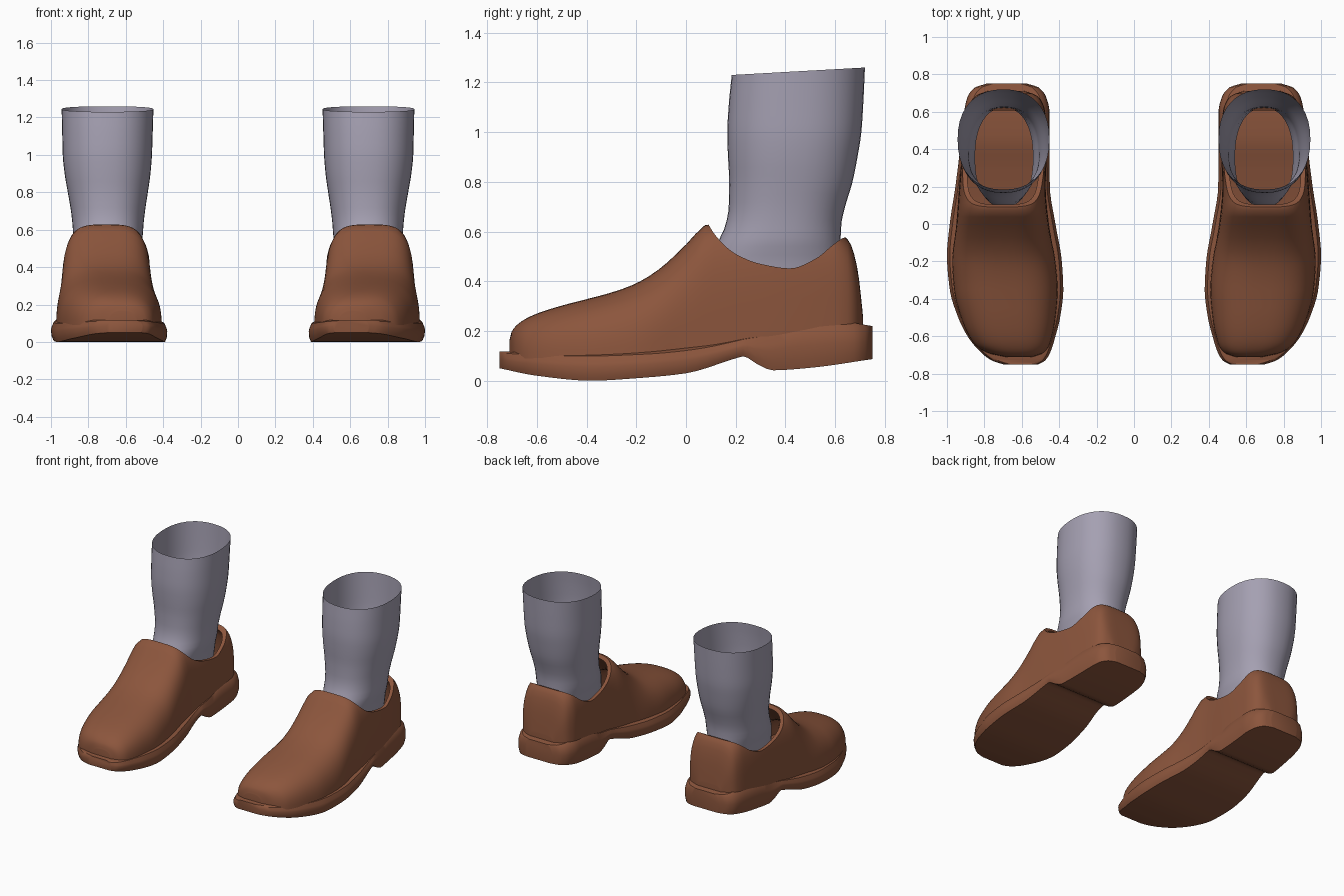
import bpy, bmesh, math

if "Cube" in bpy.data.objects:
    bpy.data.objects.remove(bpy.data.objects["Cube"])


def material(name, rgb):
    m = bpy.data.materials.new(name)
    m.diffuse_color = (*rgb, 1)
    m.use_nodes = True
    m.node_tree.nodes["Principled BSDF"].inputs["Base Color"].default_value = m.diffuse_color
    return m


LEATHER = material("brown leather", (0.262, 0.092, 0.046))
SOCK = material("grey sock", (0.376, 0.352, 0.445))


def curve(*pts):
    """Smooth curve through (position, value) points, without overshoot."""
    n = len(pts)
    d = [(pts[i + 1][1] - pts[i][1]) / (pts[i + 1][0] - pts[i][0]) for i in range(n - 1)]
    m = [d[0]] + [2 * a * b / (a + b) if a * b > 0 else 0 for a, b in zip(d, d[1:])] + [d[-1]]

    def f(x):
        x = min(max(x, pts[0][0]), pts[-1][0])
        i = next(k for k in range(n - 1) if x <= pts[k + 1][0])
        h = pts[i + 1][0] - pts[i][0]
        t = (x - pts[i][0]) / h
        return ((2*t**3 - 3*t*t + 1) * pts[i][1] + (t**3 - 2*t*t + t) * h * m[i]
                + (3*t*t - 2*t**3) * pts[i + 1][1] + (t**3 - t*t) * h * m[i + 1])
    return f


def loft(name, rings, mat, caps=True):
    bm = bmesh.new()
    vs = [[bm.verts.new(p) for p in r] for r in rings]
    n = len(rings[0])
    for a, b in zip(vs, vs[1:]):
        for j in range(n):
            bm.faces.new((a[j], a[(j + 1) % n], b[(j + 1) % n], b[j]))
    if caps:
        bm.faces.new(vs[0])
        bm.faces.new(vs[-1])
    bmesh.ops.recalc_face_normals(bm, faces=bm.faces)
    me = bpy.data.meshes.new(name)
    bm.to_mesh(me)
    bm.free()
    ob = bpy.data.objects.new(name, me)
    bpy.context.collection.objects.link(ob)
    me.materials.append(mat)
    return ob


def finish(ob, cutters=(), angle=40):
    """Apply cuts, mirror to make the pair, then smooth."""
    bpy.ops.object.select_all(action='DESELECT')
    bpy.context.view_layer.objects.active = ob
    ob.select_set(True)
    for c in cutters:
        md = ob.modifiers.new("cut", 'BOOLEAN')
        md.operation, md.solver, md.object = 'DIFFERENCE', 'EXACT', c
        bpy.ops.object.modifier_apply(modifier=md.name)
    md = ob.modifiers.new("pair", 'MIRROR')
    md.use_mirror_merge = False
    bpy.ops.object.modifier_apply(modifier=md.name)
    bpy.ops.object.shade_smooth_by_angle(angle=math.radians(angle))
    for c in cutters:
        bpy.data.objects.remove(c)


def spread(a, b, n):
    """Stations from a to b, closer together near both ends."""
    return [(a + b) / 2 - (b - a) / 2 * math.cos(math.pi * i / n) for i in range(n + 1)]


def sp(v, e):
    return math.copysign(abs(v) ** e, v)


# Sole and heel block
sole_l = curve((-.75, .51), (-.73, .475), (-.68, .445), (-.6, .42), (-.5, .395), (-.35, .378), (-.2, .386),
               (0, .42), (.2, .45), (.4, .452), (.6, .452), (.68, .47), (.73, .51), (.75, .57))
sole_r = curve((-.75, .70), (-.73, .76), (-.68, .825), (-.6, .89), (-.5, .94), (-.35, .985), (-.17, 1.0),
               (0, .985), (.2, .955), (.4, .93), (.6, .908), (.68, .89), (.73, .85), (.75, .79))
sole_top = curve((-.75, .118), (-.6, .113), (-.4, .11), (-.15, .118), (.05, .138), (.3, .19),
                 (.46, .23), (.62, .238), (.75, .22))
sole_bot = curve((-.75, .05), (-.6, .02), (-.38, 0), (-.2, .01), (0, .03), (.2, .09), (.23, .098),
                 (.29, .065), (.35, .042), (.5, .052), (.75, .087))
rings = []
for y in sorted(spread(-.75, .75, 56) + [.23, .35]):
    l, r, t, b = sole_l(y), sole_r(y), sole_top(y), sole_bot(y)
    k = (t - b) * .2
    left = [(.012, b), (.003, b + k), (0, (t + b) / 2), (.003, t - 1.8 * k), (.015, t - .5 * k), (.035, t)]
    rings.append([(l + d, y, z) for d, z in left] + [(r - d, y, z) for d, z in reversed(left)])
finish(loft("sole", rings, LEATHER), angle=35)

# Leather upper, built as arches along the length of the shoe
up_l = curve((-.71, .54), (-.69, .485), (-.64, .45), (-.5, .42), (-.35, .408), (-.2, .42), (0, .455),
             (.2, .472), (.4, .468), (.6, .475), (.66, .495), (.69, .525), (.712, .59))
up_r = curve((-.71, .69), (-.69, .78), (-.64, .855), (-.5, .925), (-.35, .962), (-.2, .972), (0, .95),
             (.2, .935), (.4, .918), (.6, .89), (.66, .87), (.69, .84), (.712, .78))
up_top = curve((-.71, .165), (-.70, .20), (-.66, .24), (-.6, .27), (-.5, .302), (-.4, .328), (-.3, .355),
               (-.2, .392), (-.1, .455), (0, .548), (.09, .63), (.3, .64), (.6, .61), (.64, .578),
               (.66, .555), (.69, .45), (.705, .33), (.712, .26))
boxy = curve((-.71, 2.7), (-.2, 2.7), (.1, 3.8), (.71, 4))


def arches(y0, y1, n, inset, lift):
    out = []
    for y in spread(y0, y1, n):
        c, w = (up_l(y) + up_r(y)) / 2, (up_r(y) - up_l(y)) / 2 - inset
        b = sole_top(y) + lift
        h = min(up_top(y), up_top(y + inset)) - inset - b
        e = 2 / boxy(y)
        out.append([(c + w * sp(math.cos(a), e), y, b + h * sp(max(math.sin(a), 0), e))
                    for a in (math.pi * j / 32 for j in range(33))])
    return out


upper = loft("upper", arches(-.71, .712, 60, 0, -.03), LEATHER)
inside = loft("inside_cutter", arches(-.45, .675, 40, .026, .02), LEATHER)
rim = curve((.088, .632), (.12, .582), (.2, .51), (.3, .47), (.42, .452), (.52, .49), (.6, .553),
            (.64, .577), (.67, .58))
side = [(y, rim(y)) for y in (.088 + .582 * i / 30 for i in range(31))] + [(.67, .95), (.088, .95)]
opening = loft("opening_cutter", [[(x, y, z) for y, z in side] for x in (.2, 1.2)], LEATHER)
inside.hide_render = opening.hide_render = True
finish(upper, (opening, inside))

# Sock: height, left, right, front, back
levels = [(.40, .54, .85, .09, .62), (.50, .525, .865, .105, .622), (.56, .51, .88, .13, .622),
          (.63, .505, .885, .16, .625), (.70, .497, .893, .172, .64), (.80, .482, .91, .174, .67),
          (.90, .468, .927, .169, .69), (1.0, .46, .937, .166, .706), (1.12, .456, .94, .172, .714),
          (1.245, .452, .943, .184, .72)]
fit = [curve(*[(v[0], v[k]) for v in levels]) for k in range(1, 5)]
rings = []
for i in range(25):
    z = .40 + .845 * i / 24
    l, r, f, b = (g(z) for g in fit)
    ring = []
    for j in range(40):
        a = 2 * math.pi * j / 40
        s = sp(math.sin(a), .88)
        ring.append(((l + r) / 2 + (r - l) / 2 * sp(math.cos(a), .88), (f + b) / 2 + (b - f) / 2 * s,
                     z + .015 * s * max(0, (z - .9) / .345)))
    rings.append(ring)
finish(loft("sock", rings, SOCK, caps=False))
